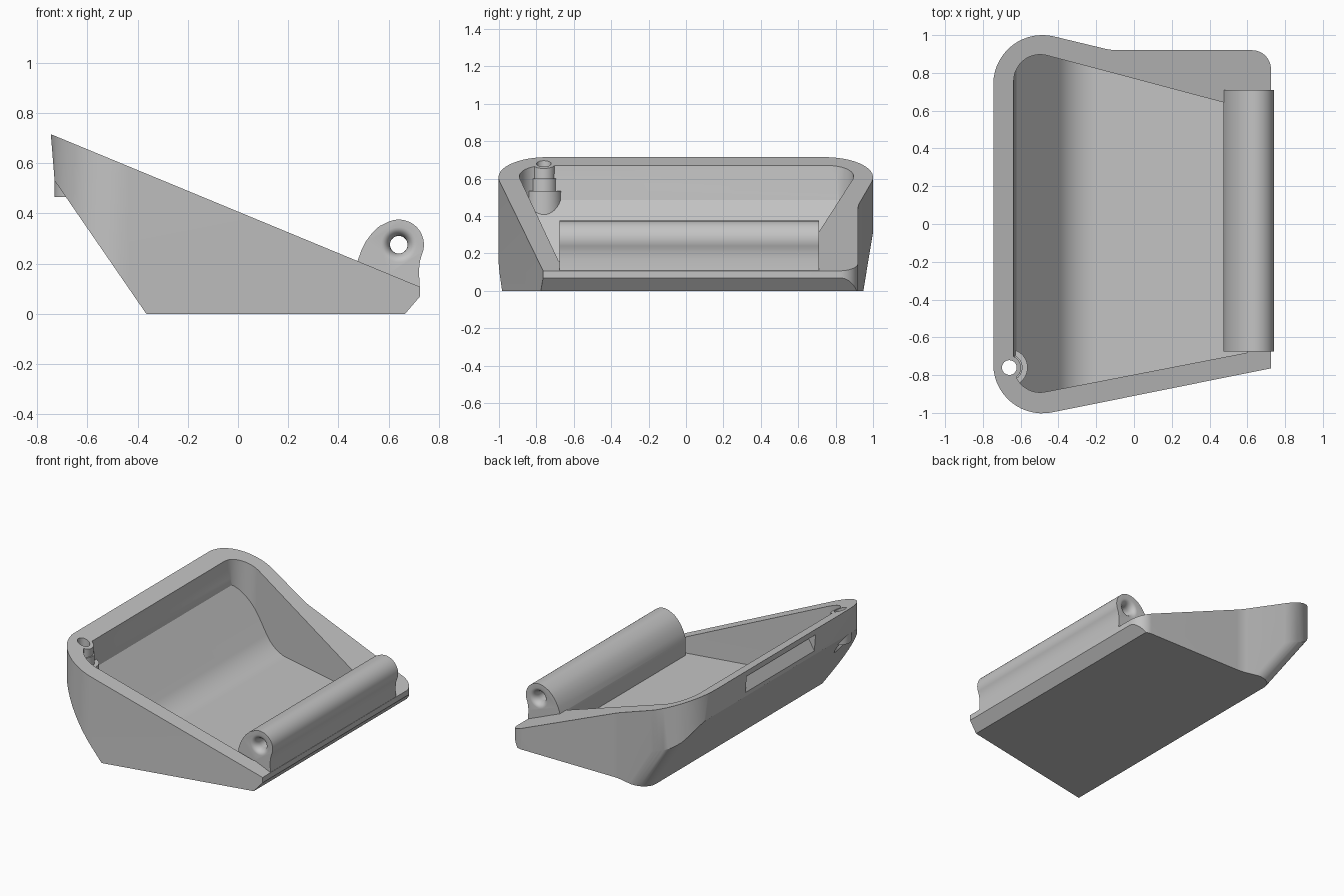
import bpy, bmesh
from math import cos, sin, radians, tan, pi
from mathutils import Vector, Matrix

if "Cube" in bpy.data.objects:
    bpy.data.objects.remove(bpy.data.objects["Cube"])

GREY = (0.55, 0.55, 0.55, 1.0)
mat = bpy.data.materials.new("plain_grey")
mat.use_nodes = True
mat.diffuse_color = GREY
mat.node_tree.nodes["Principled BSDF"].inputs["Base Color"].default_value = GREY


def rounded(corners, steps=14):
    """Polygon from (a, b, radius) corners, with every radius turned into an arc."""
    pts = []
    for i, (a, b, r) in enumerate(corners):
        p = Vector((a, b))
        if r == 0:
            pts.append(p)
            continue
        d0 = (Vector(corners[i - 1][:2]) - p).normalized()
        d1 = (Vector(corners[(i + 1) % len(corners)][:2]) - p).normalized()
        half = d0.angle(d1) / 2
        centre = p + (d0 + d1).normalized() * (r / sin(half))
        start = p + d0 * (r / tan(half)) - centre
        end = p + d1 * (r / tan(half)) - centre
        turn = start.angle_signed(end)
        for k in range(steps + 1):
            pts.append(centre + Matrix.Rotation(-turn * k / steps, 2) @ start)
    return pts


def make(name, bm):
    bmesh.ops.recalc_face_normals(bm, faces=bm.faces)
    mesh = bpy.data.meshes.new(name)
    bm.to_mesh(mesh)
    bm.free()
    mesh.materials.append(mat)
    ob = bpy.data.objects.new(name, mesh)
    bpy.context.collection.objects.link(ob)
    return ob


def prism(name, pts, lo, hi, axis):
    """Extrude a 2D outline along z (xy outline) or along y (xz outline)."""
    bm = bmesh.new()
    place = (lambda p: (p[0], p[1], lo)) if axis == "z" else (lambda p: (p[0], lo, p[1]))
    face = bm.faces.new([bm.verts.new(place(p)) for p in pts])
    new = bmesh.ops.extrude_face_region(bm, geom=[face])["geom"]
    move = Vector((0, 0, hi - lo)) if axis == "z" else Vector((0, hi - lo, 0))
    bmesh.ops.translate(bm, vec=move, verts=[v for v in new if isinstance(v, bmesh.types.BMVert)])
    return make(name, bm)


def lathe(name, x, y, z, profile, axis):
    """Turned solid about the z or y axis through a point, from (radius, position) pairs."""
    bm = bmesh.new()
    rings = [[bm.verts.new((r * cos(k * pi / 20), r * sin(k * pi / 20), t)) for k in range(40)]
             for r, t in profile]
    bm.faces.new(rings[0])
    bm.faces.new(rings[-1])
    for low, high in zip(rings, rings[1:]):
        for k in range(40):
            bm.faces.new((low[k - 1], low[k], high[k], high[k - 1]))
    if axis == "y":
        bm.transform(Matrix.Rotation(-pi / 2, 4, "X"))
    bm.transform(Matrix.Translation((x, y, z)))
    return make(name, bm)


def combine(ob, other, operation):
    """Apply a boolean and remove the helper."""
    mod = ob.modifiers.new("combine", "BOOLEAN")
    mod.operation, mod.object, mod.solver = operation, other, "EXACT"
    bpy.context.view_layer.objects.active = ob
    bpy.ops.object.modifier_apply(modifier=mod.name)
    bpy.data.objects.remove(other)


# Outer shell: plan outline trimmed by the wedge-shaped side profile
tray = prism("tray_body", rounded([
    (-0.745, -1.06, 0.26), (0.725, -0.764, 0), (0.725, 0.92, 0.1),
    (-0.12, 0.92, 0.3), (-0.745, 1.07, 0.26)]), -0.1, 0.9, "z")
wedge = prism("wedge", [(-0.745, 0.715), (0.725, 0.107), (0.725, 0.07), (0.665, 0),
                        (-0.365, 0), (-0.73, 0.53)], -1.2, 1.2, "y")
combine(tray, wedge, "INTERSECT")

# Rounded edge where the back wall meets the sloped underside
wall_out = Vector((0.24, 1, 0)).normalized()
slope_out = Vector((-0.53, 0, -0.365)).normalized()
edge = slope_out.cross(wall_out).normalized()
side = edge.cross(wall_out)
slope_in = slope_out.cross(edge)
if slope_in.dot(wall_out) > 0:
    slope_in.negate()
wall_in = side if side.dot(slope_out) < 0 else -side
arc = rounded([(0, 0, 0.1), (0, wall_in.dot(side), 0),
               (slope_in.dot(wall_out), slope_in.dot(side), 0)], 10)[:11]
apex = -0.2 * arc[5].normalized() * 0.1
cutter = prism("edge_round", arc + [apex], -2, 2, "z")
frame = Matrix((wall_out, side, edge)).transposed().to_4x4()
cutter.data.transform(Matrix.Translation((-0.365, 0.979, 0)) @ frame)
combine(tray, cutter, "DIFFERENCE")

# Cavity with a drafted end wall and curved floor, leaving a stepped screw post
cavity = prism("cavity", rounded([
    (-0.637, -0.921, 0.14), (0.6, -0.681, 0), (0.6, 0.61, 0),
    (-0.637, 0.939, 0.14)]), -0.1, 0.9, "z")
floor = prism("floor", rounded([
    (-0.622, 0.485, 0), (-0.32, 0.09, 0.24), (0.7, 0.09, 0),
    (0.7, 1, 0), (-0.665, 1, 0)], 20), -1.2, 1.2, "y")
combine(cavity, floor, "INTERSECT")
PX, PY = -0.66, -0.76
post = [(0.097, 0.2), (0.097, 0.535), (0.06, 0.535), (0.07, 1.1)]
combine(cavity, lathe("post", PX, PY, 0, post, "z"), "DIFFERENCE")
combine(tray, cavity, "DIFFERENCE")

# Screw post foot below the sloped wall and its through hole
combine(tray, lathe("post_foot", PX, PY, 0, [(0.07, 0.465), (0.07, 0.6)], "z"), "UNION")
combine(tray, lathe("post_hole", PX, PY, 0, [(0.039, 0.2), (0.039, 1)], "z"), "DIFFERENCE")

# Shallow latch recess with a sloping floor in the tall end wall
recess = [(-0.9, 0.555), (-0.735, 0.555), (-0.69, 0.63), (-0.69, 0.675), (-0.9, 0.675)]
combine(tray, prism("latch_recess", recess, -0.37, 0.39, "y"), "DIFFERENCE")

# Hinge barrel with its blended support and a pin hole flared at both ends
HX, HZ, Y0, Y1 = 0.64, 0.275, -0.675, 0.71
arc = [(HX + 0.1 * cos(radians(a)), HZ + 0.1 * sin(radians(a))) for a in range(-25, 116, 5)]
support = [(0.563, 0.349), (0.534, 0.322), (0.51, 0.29), (0.49, 0.25), (0.475, 0.207),
           (0.475, 0.06), (0.66, 0.06), (0.724, 0.1), (0.72, 0.17), (0.724, 0.208)]
barrel = prism("hinge_barrel", arc + support, Y0, Y1, "y")
flare = [(0.035 + 0.035 * (1 - sin(a)), 0.05 * (1 - cos(a)))
         for a in (k * pi / 12 for k in range(7))]
pin = ([(0.07, Y0 - 0.05)] + [(r, Y0 + d) for r, d in flare]
       + [(r, Y1 - d) for r, d in reversed(flare)] + [(0.07, Y1 + 0.05)])
combine(barrel, lathe("pin_hole", HX, 0, HZ, pin, "y"), "DIFFERENCE")
combine(tray, barrel, "UNION")

# Smooth curves, crisp edges
bpy.ops.object.select_all(action="DESELECT")
tray.select_set(True)
bpy.context.view_layer.objects.active = tray
bpy.ops.object.shade_smooth_by_angle(angle=radians(25))
